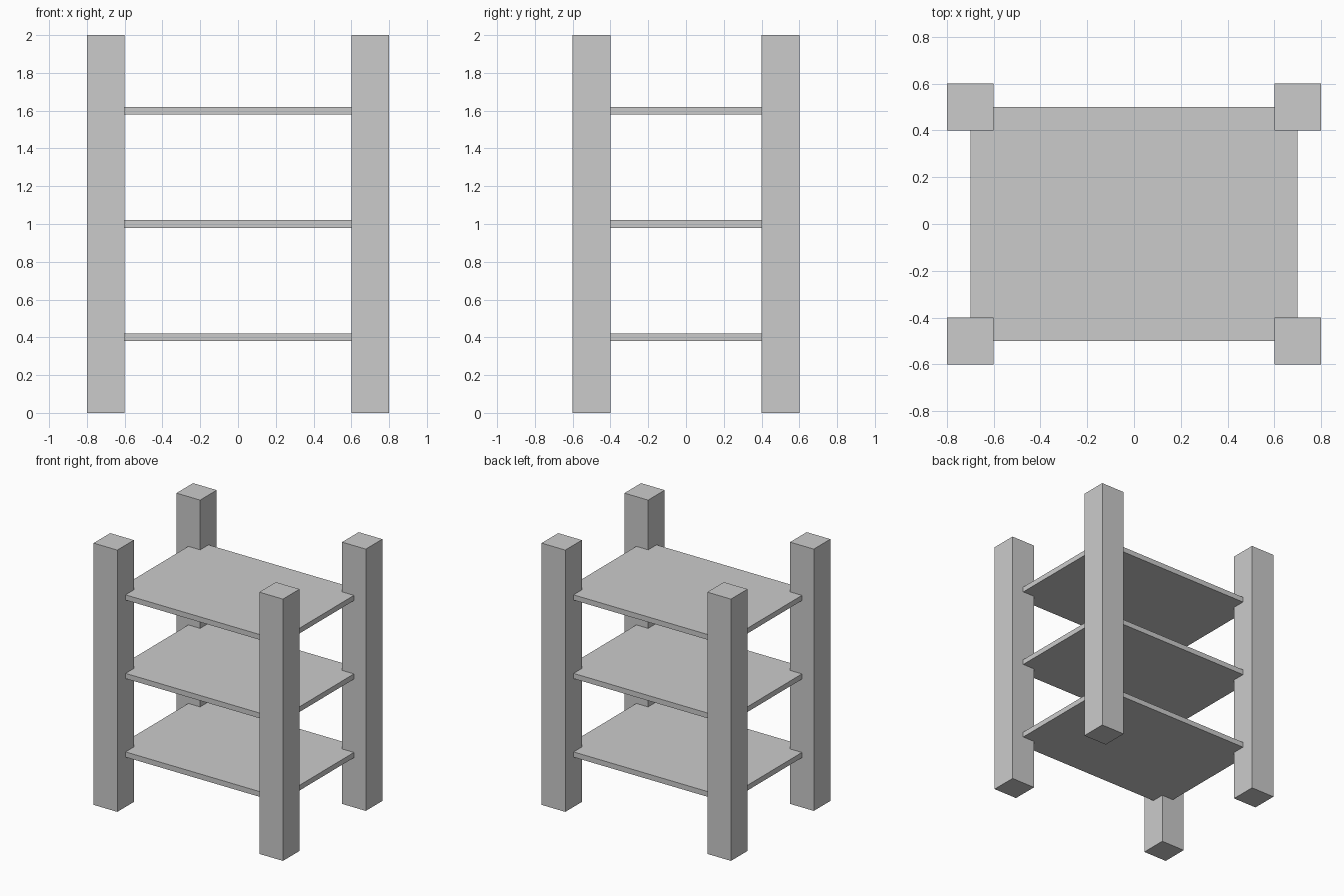
import bpy

cube = bpy.data.objects.get("Cube")
if cube:
    bpy.data.objects.remove(cube, do_unlink=True)

# One plain grey for the whole rack
GREY = (0.6, 0.6, 0.6, 1.0)
grey = bpy.data.materials.new("light_grey")
grey.use_nodes = True
grey.diffuse_color = GREY
grey.node_tree.nodes["Principled BSDF"].inputs["Base Color"].default_value = GREY


def box(name, center, size):
    bpy.ops.mesh.primitive_cube_add(size=1, location=center)
    obj = bpy.context.object
    obj.name = name
    obj.scale = size
    bpy.ops.object.transform_apply(location=False, rotation=False, scale=True)
    obj.data.materials.append(grey)
    return obj


# Four square corner posts
for depth, y in (("front", -0.5), ("back", 0.5)):
    for side, x in (("right", -0.7), ("left", 0.7)):
        box(f"{depth}_{side}_post", (x, y, 1), (0.2, 0.2, 2))

# Three thin shelves reaching to the post centres
for level, z in (("lower", 0.4), ("middle", 1.0), ("upper", 1.6)):
    box(f"{level}_shelf", (0, 0, z), (1.4, 1.0, 0.04))
